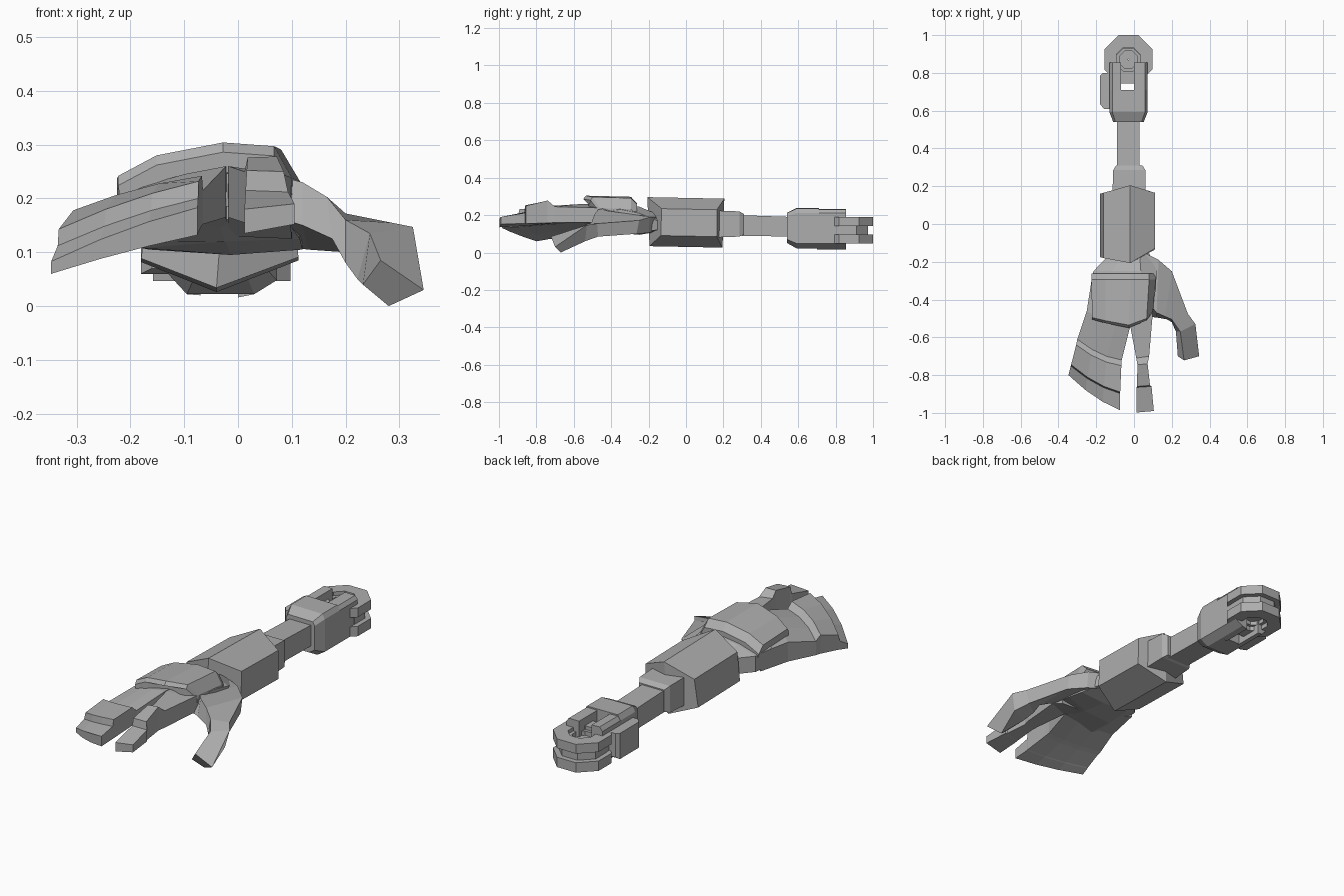
import bpy, bmesh, math

cube = bpy.data.objects.get("Cube")
if cube:
    bpy.data.objects.remove(cube, do_unlink=True)

grey = bpy.data.materials.new("plain_grey")
grey.use_nodes = True
GREY = (0.42, 0.42, 0.42, 1)
grey.diffuse_color = GREY
grey.node_tree.nodes["Principled BSDF"].inputs["Base Color"].default_value = GREY


def loft(name, rings, cyclic=False, fold=None):
    """Join equal-length rings into a flat-shaded solid; fold creases each cap."""
    bm = bmesh.new()
    loops = [[bm.verts.new(p) for p in ring] for ring in rings]
    n = len(loops[0])
    pairs = list(zip(loops, loops[1:]))
    if cyclic:
        pairs.append((loops[-1], loops[0]))
    else:
        for cap in (loops[0], loops[-1]):
            if fold:
                bm.faces.new(cap[:fold + 1])
                bm.faces.new(cap[fold:] + cap[:1])
            else:
                bm.faces.new(cap)
    for a, b in pairs:
        for i in range(n):
            j = (i + 1) % n
            bm.faces.new((a[i], a[j], b[j], b[i]))
    bmesh.ops.recalc_face_normals(bm, faces=bm.faces)
    mesh = bpy.data.meshes.new(name)
    bm.to_mesh(mesh)
    bm.free()
    mesh.materials.append(grey)
    obj = bpy.data.objects.new(name, mesh)
    bpy.context.collection.objects.link(obj)
    return obj


def rect(x0, x1, z0, z1, y):
    return [(x0, y, z0), (x1, y, z0), (x1, y, z1), (x0, y, z1)]


def section(points, y):
    return [(x, y, z) for x, z in points]


def octa_ring(name, cx, cy, r_in, r_out, z0, z1):
    """Eight-sided ring, or a disc with a small bore."""
    rings = []
    for i in range(8):
        a = math.radians(22.5 + 45 * i)
        c, s = math.cos(a), math.sin(a)
        rings.append([(cx + r * c, cy + r * s, z) for r, z in
                      ((r_in, z0), (r_out, z0), (r_out, z1), (r_in, z1))])
    return loft(name, rings, cyclic=True)


def finger(name, rows, cols, bow, bulge):
    """Rows hold outer x,y,z, inner x,y,z, then outer and inner underside z."""
    rings = []
    for x0, y0, z0, x1, y1, z1, b0, b1 in rows:
        top, low = [], []
        for i in range(cols):
            t = i / (cols - 1)
            arc = 4 * t * (1 - t)
            x, y = x0 + (x1 - x0) * t, y0 + (y1 - y0) * t - bow * arc
            top.append((x, y, z0 + (z1 - z0) * t + bulge * arc))
            low.append((x, y, b0 + (b1 - b0) * t + bulge * arc * 0.5))
        rings.append(top + low[::-1])
    return loft(name, rings)


# Elbow joint: two outer rings, a recessed hub and an inner bush
for label, z0, z1 in (("upper", 0.143, 0.19), ("lower", 0.047, 0.097)):
    octa_ring("elbow_ring_" + label, -0.03, 0.872, 0.068, 0.138, z0, z1)
octa_ring("elbow_hub", -0.03, 0.87, 0.003, 0.112, 0.09, 0.15)
octa_ring("elbow_bush", -0.03, 0.87, 0.05, 0.068, 0.07, 0.172)

# Forked elbow block with tapered front
block = [(-0.13, 0.06), (-0.13, 0.212), (-0.115, 0.238), (0.058, 0.236),
         (0.072, 0.212), (0.072, 0.048), (0.03, 0.022), (-0.095, 0.022)]
taper = [(-0.03 + (x + 0.03) * 0.8, 0.137 + (z - 0.137) * 0.75) for x, z in block]
loft("elbow_block", [section(taper, 0.54), section(block, 0.592), section(block, 0.71)])
prongs = {
    "left": [(0.0, 0.016), (0.03, 0.022), (0.072, 0.048), (0.072, 0.212), (0.058, 0.23), (0.0, 0.23)],
    "right": [(-0.07, 0.02), (-0.095, 0.022), (-0.13, 0.06), (-0.13, 0.212), (-0.115, 0.232), (-0.07, 0.23)],
}
for side, pts in prongs.items():
    loft("elbow_prong_" + side, [section(pts, 0.70), section(pts, 0.855)])
loft("elbow_side_plate", [rect(-0.16, -0.12, 0.07, 0.19, 0.61),
                          rect(-0.18, -0.12, 0.06, 0.19, 0.635),
                          rect(-0.18, -0.12, 0.06, 0.19, 0.785),
                          rect(-0.165, -0.12, 0.07, 0.19, 0.80)])

# Arm shaft and collar
loft("arm_shaft", [rect(-0.09, 0.03, 0.09, 0.20, 0.28), rect(-0.09, 0.03, 0.085, 0.19, 0.57)])
loft("arm_collar", [rect(-0.115, 0.062, 0.08, 0.225, 0.14), rect(-0.11, 0.06, 0.085, 0.22, 0.285),
                    rect(-0.095, 0.045, 0.095, 0.205, 0.31)])

# Forearm cuff: six-sided, each end creased along a vertical ridge
cuff = [(-0.02, 0.292), (0.11, 0.232), (0.112, 0.088), (-0.04, 0.03), (-0.18, 0.085), (-0.162, 0.225)]
ends = [(0.205, 0.165, 0.165, 0.195, 0.16, 0.165), (-0.207, -0.13, -0.135, -0.195, -0.175, -0.18)]
loft("forearm_cuff", [[(x, y, z - 0.02 * y) for (x, z), y in zip(cuff, ys)] for ys in ends], fold=3)

# Palm, hollowed underneath toward the fingers
palm = []
for y, x0, x1, zs, z1, low_in, low_mid, low_out in (
        (-0.13, -0.10, 0.07, 0.16, 0.195, 0.125, 0.115, 0.118),
        (-0.25, -0.215, 0.12, 0.165, 0.245, 0.105, 0.095, 0.105),
        (-0.40, -0.23, 0.115, 0.17, 0.265, 0.125, 0.12, 0.108),
        (-0.535, -0.225, 0.085, 0.17, 0.25, 0.165, 0.16, 0.118)):
    w = x1 - x0
    side_y = y + 0.05 * (y < -0.3)
    palm.append([(x0, side_y, zs - 0.05), (x0, side_y, zs + 0.03),
                 (x0 + w * 0.3, y, z1 - 0.02), (x0 + w * 0.75, y, z1),
                 (x1, side_y, z1 - 0.035), (x1, side_y, low_in),
                 (x0 + w * 0.6, y, low_mid), (x0 + w * 0.15, y, low_out)])
loft("palm", palm)

# Armour plate on the back of the hand, sunk into the palm
xs = (-0.225, -0.15, -0.02, 0.08, 0.115)
crown = (0.242, 0.28, 0.304, 0.297, 0.238)
plate = []
for ys, lift, width in (((-0.262,) * 5, -0.04, 1.0), ((-0.295,) * 5, -0.006, 1.0),
                        ((-0.495, -0.512, -0.535, -0.50, -0.46), 0.0, 0.95),
                        ((-0.505, -0.525, -0.55, -0.51, -0.465), -0.018, 0.95)):
    top = [(-0.055 + (x + 0.055) * width - 0.006 * (width < 1), y, z + lift)
           for x, y, z in zip(xs, ys, crown)]
    plate.append(top + [(x * 0.98, y, 0.185) for x, y, z in reversed(top)])
loft("hand_plate", plate)

# Three joined fingers, stepped at the knuckle and the tip
finger("joined_fingers", [
    (-0.222, -0.28, 0.20, -0.02, -0.36, 0.25, 0.108, 0.115),
    (-0.25, -0.46, 0.195, -0.022, -0.55, 0.26, 0.097, 0.165),
    (-0.30, -0.61, 0.155, -0.065, -0.72, 0.215, 0.085, 0.152),
    (-0.306, -0.64, 0.178, -0.067, -0.75, 0.242, 0.083, 0.15),
    (-0.333, -0.745, 0.143, -0.073, -0.89, 0.232, 0.07, 0.138),
    (-0.335, -0.752, 0.112, -0.074, -0.897, 0.20, 0.068, 0.137),
    (-0.347, -0.80, 0.083, -0.075, -0.985, 0.183, 0.06, 0.132)], 4, 0.02, 0.008)

# Index finger
finger("index_finger", [
    (-0.02, -0.42, 0.25, 0.10, -0.42, 0.235, 0.13, 0.125),
    (-0.018, -0.55, 0.26, 0.097, -0.50, 0.24, 0.165, 0.16),
    (0.012, -0.71, 0.25, 0.08, -0.70, 0.245, 0.155, 0.16),
    (0.018, -0.745, 0.276, 0.072, -0.74, 0.278, 0.152, 0.158),
    (0.016, -0.86, 0.252, 0.085, -0.855, 0.25, 0.142, 0.155),
    (0.014, -0.865, 0.215, 0.093, -0.86, 0.212, 0.142, 0.155),
    (0.012, -0.998, 0.18, 0.105, -0.99, 0.19, 0.135, 0.152)], 2, 0, 0)

# Thumb with its thin web, bending down to the tip
loft("thumb", [
    [(0.05, -0.15, 0.19), (0.08, -0.42, 0.24), (0.07, -0.49, 0.165), (0.05, -0.17, 0.115)],
    [(0.13, -0.19, 0.19), (0.12, -0.47, 0.23), (0.12, -0.495, 0.15), (0.13, -0.20, 0.105)],
    [(0.20, -0.25, 0.172), (0.165, -0.49, 0.203), (0.175, -0.505, 0.125), (0.20, -0.265, 0.10)],
    [(0.285, -0.475, 0.155), (0.20, -0.505, 0.16), (0.20, -0.52, 0.08), (0.27, -0.47, 0.085)],
    [(0.325, -0.53, 0.147), (0.245, -0.57, 0.135), (0.222, -0.57, 0.05), (0.305, -0.54, 0.06)],
    [(0.345, -0.70, 0.03), (0.265, -0.722, 0.085), (0.232, -0.70, 0.04), (0.28, -0.67, 0.0)]])
